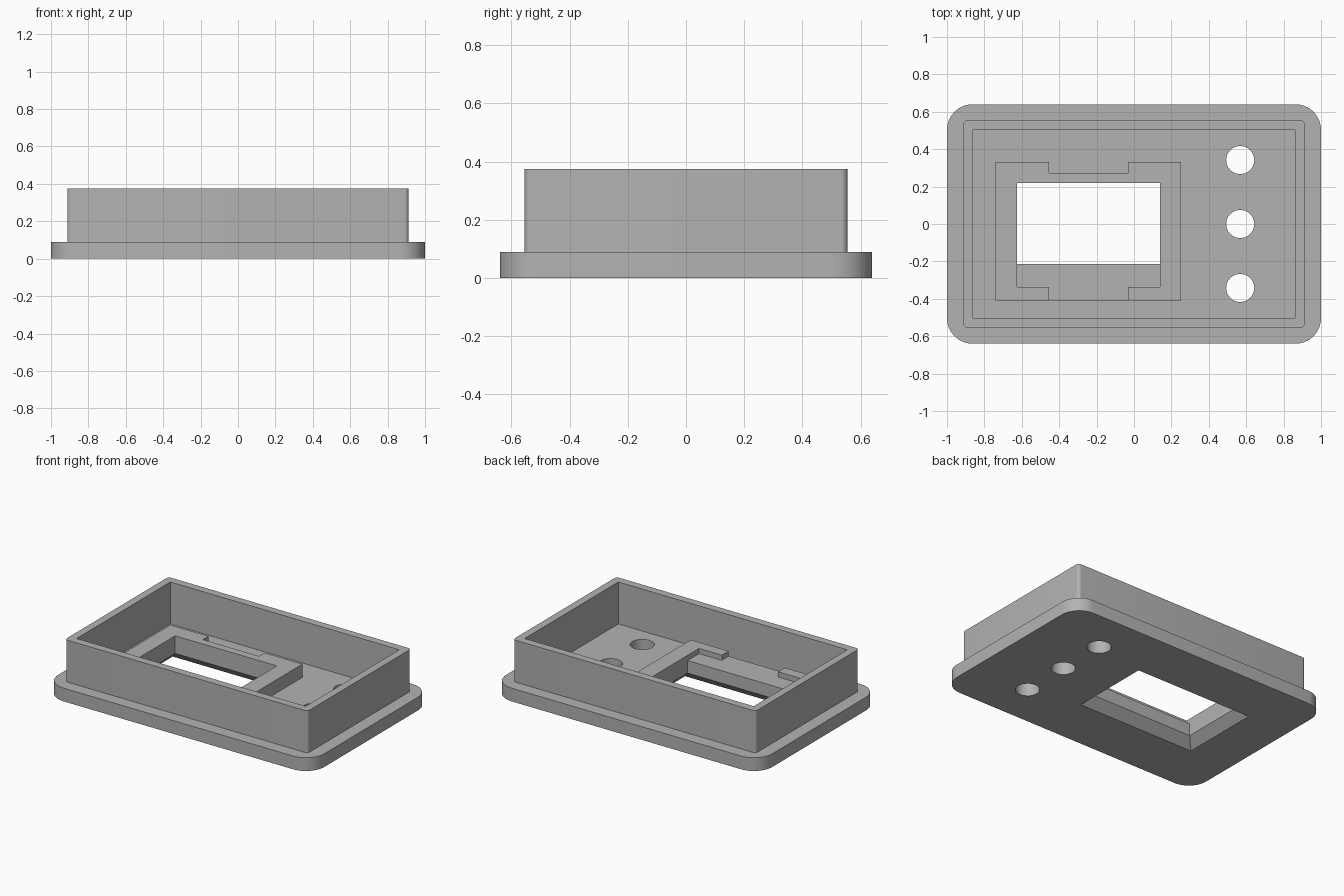
import bpy, bmesh, math

if "Cube" in bpy.data.objects:
    bpy.data.objects.remove(bpy.data.objects["Cube"])

grey = bpy.data.materials.new("plain grey")
grey.use_nodes = True
grey.diffuse_color = (0.45, 0.45, 0.45, 1)
grey.node_tree.nodes["Principled BSDF"].inputs["Base Color"].default_value = grey.diffuse_color


def rect(x0, x1, y0, y1, r=0, steps=10):
    """Outline of a rectangle, with rounded corners when r is given."""
    if not r:
        return [(x0, y0), (x1, y0), (x1, y1), (x0, y1)]
    pts = []
    centres = [(x1 - r, y1 - r), (x0 + r, y1 - r), (x0 + r, y0 + r), (x1 - r, y0 + r)]
    for i, (cx, cy) in enumerate(centres):
        for k in range(steps + 1):
            a = math.pi / 2 * (i + k / steps)
            pts.append((cx + r * math.cos(a), cy + r * math.sin(a)))
    return pts


def circle(cx, cy, r, n=48):
    return [(cx + r * math.cos(2 * math.pi * k / n),
             cy + r * math.sin(2 * math.pi * k / n)) for k in range(n)]


def prism(name, outline, z0, z1, top=None):
    """Solid between an outline at z0 and the same (or another) outline at z1."""
    bm = bmesh.new()
    low = [bm.verts.new((x, y, z0)) for x, y in outline]
    high = [bm.verts.new((x, y, z1)) for x, y in top or outline]
    bm.faces.new(low[::-1])
    bm.faces.new(high)
    n = len(low)
    for i in range(n):
        j = (i + 1) % n
        bm.faces.new((low[i], low[j], high[j], high[i]))
    bmesh.ops.recalc_face_normals(bm, faces=bm.faces)
    mesh = bpy.data.meshes.new(name)
    bm.to_mesh(mesh)
    bm.free()
    mesh.materials.append(grey)
    obj = bpy.data.objects.new(name, mesh)
    bpy.context.collection.objects.link(obj)
    return obj


def cut(obj, *cutters):
    """Subtract the cutters, bake the result and discard them."""
    for cutter in cutters:
        mod = obj.modifiers.new("cut", "BOOLEAN")
        mod.operation = "DIFFERENCE"
        mod.solver = "EXACT"
        mod.object = cutter
    bpy.context.view_layer.update()
    graph = bpy.context.evaluated_depsgraph_get()
    baked = bpy.data.meshes.new_from_object(obj.evaluated_get(graph))
    obj.modifiers.clear()
    obj.data = baked
    for cutter in cutters:
        bpy.data.objects.remove(cutter)


PLATE_TOP, RIM_TOP = 0.09, 0.375
LEDGE, FRAME_TOP = 0.145, 0.18
CHAMFER = 0.06
WX0, WX1, WY0, WY1 = -0.626, 0.138, -0.213, 0.22   # window
NX0, NX1 = -0.455, -0.033                          # cable notch

# Face plate with chamfered window and three button holes
window = rect(WX0, WX1, WY0, WY1)
e, c = 0.01, CHAMFER
f = c + e
plate = prism("face_plate", rect(-1, 1, -0.64, 0.64, 0.137), 0, PLATE_TOP)
cut(plate,
    prism("window_cutter", window, -0.1, 0.3),
    prism("chamfer_cutter", rect(WX0 - f, WX1 + f, WY0 - f, WY1 + f), -e, c, window),
    *[prism("hole_cutter", circle(0.568, y, 0.075), -0.1, 0.3) for y in (-0.342, 0, 0.342)])

# Upright rim wall
rim = prism("rim_wall", rect(-0.912, 0.912, -0.555, 0.555, 0.022, 6), PLATE_TOP, RIM_TOP)
cut(rim, prism("rim_cutter", rect(-0.86, 0.86, -0.502, 0.502), 0, 1))

# Raised display frame: notch at the back, recessed ledge opening to the front
frame = prism("display_frame", rect(-0.74, 0.252, -0.41, 0.332), PLATE_TOP, FRAME_TOP)
cut(frame,
    prism("window_cutter", window, 0, 1),
    prism("notch_cutter", rect(NX0, NX1, 0.273, 0.5), 0, 1),
    prism("ledge_cutter", rect(WX0, WX1, -0.337, WY1), LEDGE, 1),
    prism("gap_cutter", rect(NX0, NX1, -0.5, -0.3), LEDGE, 1))

# Smooth rounded corners and holes, sharp edges elsewhere
bpy.ops.object.select_all(action="DESELECT")
for part in (plate, rim, frame):
    part.select_set(True)
bpy.context.view_layer.objects.active = plate
bpy.ops.object.shade_smooth_by_angle(angle=math.radians(30))
